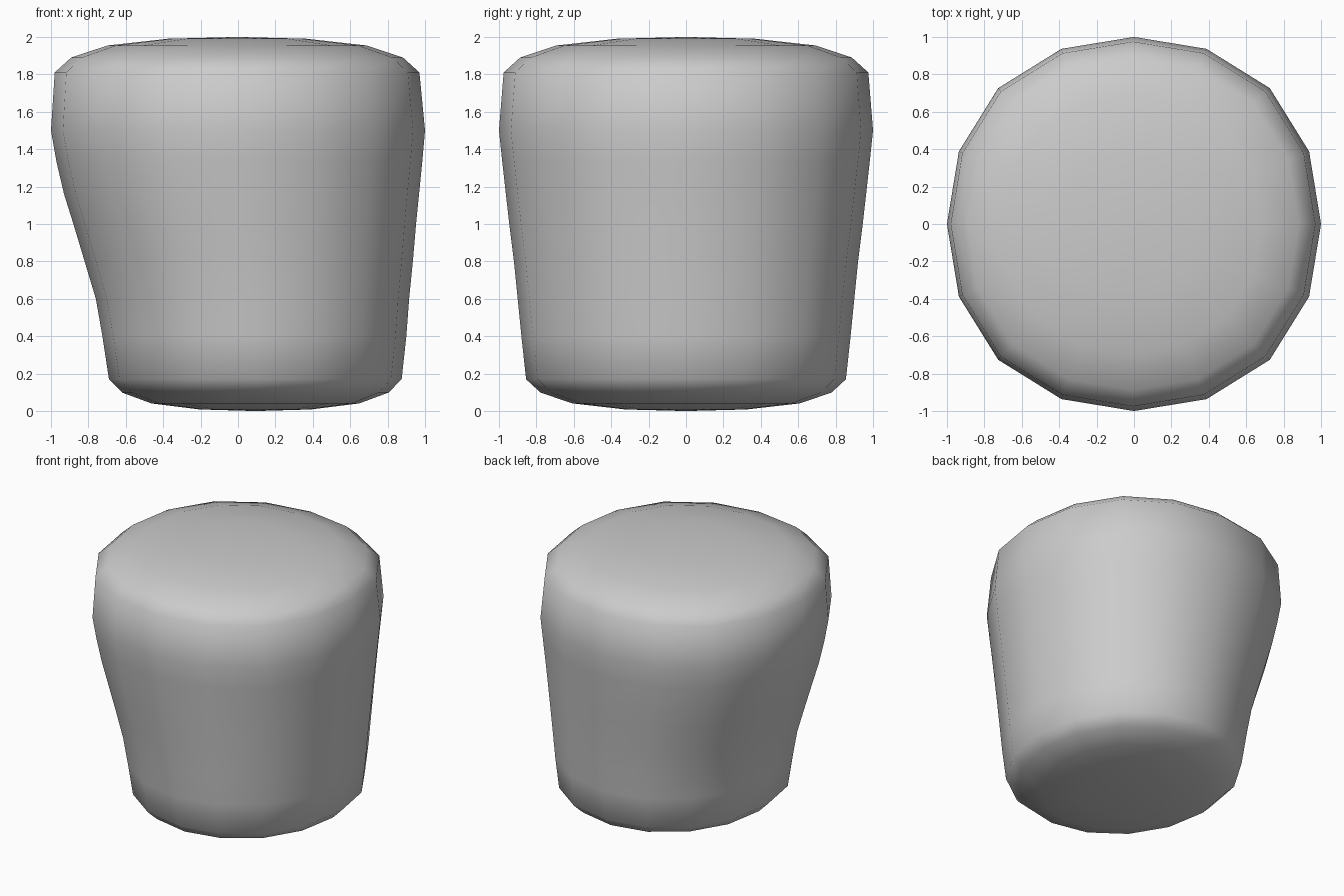
import bpy, bmesh, math

if "Cube" in bpy.data.objects:
    bpy.data.objects.remove(bpy.data.objects["Cube"])

SIDES = 16
# Body rings: z, left x, right x, half depth in y
RINGS = [
    (0.17, -0.69, 0.875, 0.855),
    (0.40, -0.725, 0.90, 0.88),
    (0.60, -0.76, 0.915, 0.90),
    (0.80, -0.82, 0.935, 0.92),
    (1.00, -0.88, 0.952, 0.945),
    (1.16, -0.93, 0.968, 0.963),
    (1.33, -0.97, 0.985, 0.982),
    (1.50, -1.00, 1.00, 1.00),
    (1.81, -0.98, 0.97, 0.975),
]
# Shallow dome steps from rim to centre: radius factor, height factor
DOME = [(0.91, 0.42), (0.71, 0.76), (0.38, 0.95)]

bm = bmesh.new()


def ring(z, left, right, depth, k=1.0):
    """Slightly squared oval ring, scaled by k about its own centre."""
    cx, rx = (left + right) / 2, (right - left) / 2
    square = 0.005 + 0.022 * min(z / 1.5, 1)
    verts = []
    for i in range(SIDES):
        a = 2 * math.pi * i / SIDES
        f = k * (1 + square * math.sin(2 * a) ** 2)
        verts.append(bm.verts.new((cx + rx * f * math.cos(a), depth * f * math.sin(a), z)))
    return verts


# Stack: lower dome, body, upper dome
low, high = RINGS[0], RINGS[-1]
loops = [ring(low[0] * (1 - h), *low[1:], k) for k, h in reversed(DOME)]
loops += [ring(*r) for r in RINGS]
loops += [ring(high[0] + (2 - high[0]) * h, *high[1:], k) for k, h in DOME]

for a, b in zip(loops, loops[1:]):
    for i in range(SIDES):
        j = (i + 1) % SIDES
        bm.faces.new((a[i], a[j], b[j], b[i]))

# Poles
bottom = bm.verts.new(((low[1] + low[2]) / 2, 0, 0))
top = bm.verts.new(((high[1] + high[2]) / 2, 0, 2))
for i in range(SIDES):
    j = (i + 1) % SIDES
    bm.faces.new((bottom, loops[0][j], loops[0][i]))
    bm.faces.new((top, loops[-1][i], loops[-1][j]))

bmesh.ops.recalc_face_normals(bm, faces=bm.faces)
for f in bm.faces:
    f.smooth = True

mesh = bpy.data.meshes.new("rounded_body")
bm.to_mesh(mesh)
bm.free()
bpy.context.collection.objects.link(bpy.data.objects.new("rounded_body", mesh))
